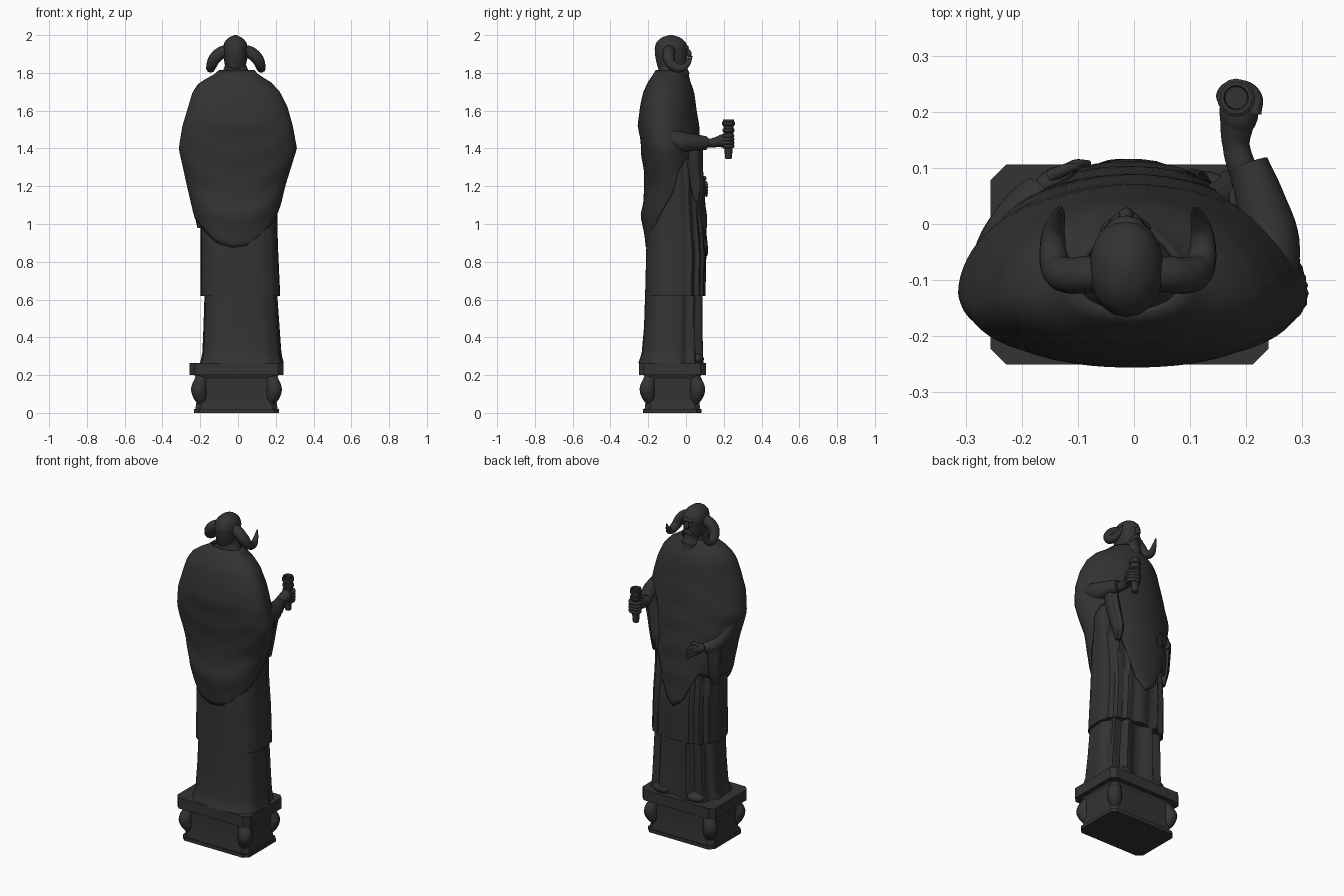
import bpy, bmesh, math

if "Cube" in bpy.data.objects:
    bpy.data.objects.remove(bpy.data.objects["Cube"])

stone = bpy.data.materials.new("dark_stone")
stone.diffuse_color = (0.033, 0.033, 0.033, 1)
stone.use_nodes = True
stone.node_tree.nodes["Principled BSDF"].inputs["Base Color"].default_value = stone.diffuse_color


def finish(ob, angle=40):
    ob.data.materials.clear()
    ob.data.materials.append(stone)
    bpy.ops.object.select_all(action='DESELECT')
    ob.select_set(True)
    bpy.context.view_layer.objects.active = ob
    bpy.ops.object.shade_smooth_by_angle(angle=math.radians(angle))
    return ob


def skin(name, rings, caps=True, angle=40):
    """Join equal-length rings of points into a surface."""
    bm = bmesh.new()
    vs = [[bm.verts.new(p) for p in r] for r in rings]
    n = len(vs[0])
    for a, b in zip(vs, vs[1:]):
        for i in range(n):
            j = (i + 1) % n
            bm.faces.new((a[i], a[j], b[j], b[i]))
    if caps:
        bm.faces.new(vs[0][::-1])
        bm.faces.new(vs[-1])
    bmesh.ops.recalc_face_normals(bm, faces=bm.faces)
    me = bpy.data.meshes.new(name)
    bm.to_mesh(me)
    bm.free()
    ob = bpy.data.objects.new(name, me)
    bpy.context.collection.objects.link(ob)
    return finish(ob, angle)


def lookup(table, t):
    """Linear interpolation in rows of (key, values...)."""
    if t <= table[0][0]:
        return table[0][1:]
    for a, b in zip(table, table[1:]):
        if t <= b[0]:
            f = (t - a[0]) / (b[0] - a[0])
            return [p + (q - p) * f for p, q in zip(a[1:], b[1:])]
    return table[-1][1:]


def section(th, x0, x1, y0, y1, power=1.0, mid=0.5, grow=0.0):
    """Point on a rounded outline filling the given bounds."""
    c, s = math.cos(th), math.sin(th)
    c2 = math.copysign(abs(c) ** power, c)
    s2 = math.copysign(abs(s) ** power, s)
    cy = y0 + mid * (y1 - y0)
    ry = (y1 - cy if s > 0 else cy - y0) + grow
    return (x0 + x1) / 2 + c2 * ((x1 - x0) / 2 + grow), cy + s2 * ry


def robe(name, table, n=72, steps=14, power=0.75, fold=0.0, count=11):
    z0, z1 = table[0][0], table[-1][0]
    rings = []
    for k in range(steps + 1):
        z = z0 + (z1 - z0) * k / steps
        ring = []
        for i in range(n):
            th = 2 * math.pi * i / n
            front = 0.08 + 0.92 * max(0, math.sin(th) + 0.3) / 1.3
            g = fold * front * (math.sin(count * th + 0.6 * math.sin(3 * z)) - 0.5)
            ring.append((*section(th, *lookup(table, z), power, 0.5, g), z))
        rings.append(ring)
    return skin(name, rings)


def tube(name, pts, radii, res=4):
    cu = bpy.data.curves.new(name, 'CURVE')
    cu.dimensions, cu.bevel_depth, cu.bevel_resolution = '3D', 1.0, res
    cu.resolution_u, cu.use_fill_caps = 6, True
    sp = cu.splines.new('BEZIER')
    sp.bezier_points.add(len(pts) - 1)
    for b, p, r in zip(sp.bezier_points, pts, radii):
        b.co, b.radius = p, r
        b.handle_left_type = b.handle_right_type = 'AUTO'
    ob = bpy.data.objects.new(name, cu)
    bpy.context.collection.objects.link(ob)
    bpy.ops.object.select_all(action='DESELECT')
    ob.select_set(True)
    bpy.context.view_layer.objects.active = ob
    bpy.ops.object.convert(target='MESH')
    return finish(bpy.context.object, 50)


def blob(name, loc, size, rot=(0, 0, 0)):
    bpy.ops.mesh.primitive_uv_sphere_add(segments=20, ring_count=12, radius=1, location=loc, rotation=rot)
    ob = bpy.context.object
    ob.name, ob.scale = name, size
    return finish(ob)


# pedestal: chamfered slabs stacked as one profile (z, x reach, y reach)
def octagon(z, rx, ry, c=0.028, cx=-0.008, cy=-0.072):
    q = [(rx, -ry + c), (rx, ry - c), (rx - c, ry), (-rx + c, ry),
         (-rx, ry - c), (-rx, -ry + c), (-rx + c, -ry), (rx - c, -ry)]
    return [(cx + x, cy + y, z) for x, y in q]


levels = [(0, .226, .155), (.02, .226, .155), (.02, .218, .147), (.045, .214, .144), (.06, .212, .142),
          (.18, .212, .142), (.2, .222, .152), (.2, .248, .178), (.265, .248, .178)]
skin("pedestal", [octagon(*l) for l in levels], angle=25)

# scroll brackets on the pedestal corners
for sx in (-1, 1):
    for sy in (-1, 1):
        prof = [(.0, .2, .03), (.008, .165, .036), (.018, .125, .042), (.01, .09, .038), (-.005, .05, .024)]
        tube("corner_scroll", [(-.008 + sx * (.182 + d), -.072 + sy * (.115 + d), z) for d, z, r in prof],
             [r for d, z, r in prof])

# layered robes
robe("under_skirt", [(.265, -.2, .24, -.252, .088), (.31, -.188, .228, -.235, .086),
                     (.45, -.182, .218, -.222, .084), (.66, -.175, .203, -.215, .085)], fold=.017, count=11, power=.7)
robe("middle_robe", [(.62, -.197, .223, -.216, .1), (.85, -.197, .212, -.212, .104), (1.0, -.197, .207, -.205, .09),
                     (1.2, -.19, .215, -.19, .07), (1.4, -.18, .215, -.18, .05)], fold=.009, count=17, power=.72)
for x in (-.1, .12):
    blob("shoe_toe", (x, .055, .285), (.06, .04, .03))

# cape with a hem that varies around the body
cape = [(.83, -.17, .15, -.2, .114), (.95, -.2, .185, -.225, .112), (1.05, -.235, .215, -.238, .108),
        (1.2, -.27, .25, -.218, .1), (1.4, -.314, .312, -.238, .082), (1.52, -.294, .29, -.254, .068),
        (1.62, -.264, .262, -.245, .055), (1.7, -.24, .222, -.225, .042), (1.75, -.205, .175, -.203, .026),
        (1.79, -.13, .11, -.175, .0), (1.815, -.1, .085, -.16, -.005)]
hem = [(0, 1.12), (20, 1.28), (40, 1.36), (52, 1.15), (68, .9), (85, .83), (102, .88), (122, 1.05), (150, 1.02),
       (180, 1.03), (200, 1.0), (235, .9), (265, .875), (295, .89), (330, .99), (360, 1.12)]
rings, n, steps = [], 80, 32
for k in range(steps + 1):
    ring = []
    for i in range(n):
        th = 2 * math.pi * i / n
        z0 = lookup(hem, math.degrees(th))[0]
        z = z0 + (1.815 - z0) * k / steps
        s = math.sin(th)
        drape = z + .16 * math.cos(th) ** 2 * (-1 if s < 0 else 1)
        g = .003 * abs(s) * math.sin(drape * 38) * max(0, min(1, (1.75 - z) * 3))
        high = max(0, min(1, (z - 1.05) / .3))
        power = .92 if s < 0 else .85 + .2 * high
        ring.append((*section(th, *lookup(cape, z), power, .42 - .06 * high, g), z))
    rings.append(ring)
ob = skin("cape", rings, caps=False)
m = ob.modifiers.new("thickness", 'SOLIDIFY')
m.thickness, m.offset = .01, -1

# neck, head and beard
robe("neck_collar", [(1.76, -.12, .1, -.165, .0), (1.8, -.085, .06, -.15, -.015), (1.86, -.06, .035, -.14, -.02)],
     n=20, steps=4, power=1)
robe("head", [(1.79, -.05, .025, -.13, -.015), (1.83, -.068, .04, -.15, .0), (1.88, -.076, .05, -.162, .005),
              (1.93, -.08, .053, -.166, .008), (1.96, -.073, .045, -.158, .0), (1.985, -.053, .025, -.135, -.025),
              (1.997, -.028, .0, -.105, -.055), (2.0, -.02, -.008, -.09, -.07)], n=20, steps=20, power=.95)
tube("nose", [(-.014, .003, 1.93), (-.014, .016, 1.9), (-.014, .008, 1.885)], [.008, .014, .01], 2)
tube("brow", [(-.058, -.025, 1.925), (-.014, .002, 1.935), (.03, -.025, 1.925)], [.01, .013, .01], 2)
tube("moustache", [(-.05, -.012, 1.835), (-.014, .01, 1.868), (.022, -.012, 1.835)], [.006, .014, .006], 2)
tube("beard", [(-.014, -.03, 1.86), (-.014, -.03, 1.79), (-.012, -.006, 1.74), (-.005, .026, 1.66)],
     [.035, .052, .034, .004], 3)

# ram horns curling out, down and forward
for s in (-1, 1):
    pts = [(.03, -.085, 1.92), (.075, -.09, 1.908), (.113, -.09, 1.875), (.13, -.07, 1.838),
           (.133, -.025, 1.825), (.125, .01, 1.85), (.12, .032, 1.89)]
    tube("horn", [(-.011 + s * x, y, z) for x, y, z in pts], [.03, .033, .032, .027, .022, .014, .003])

# right arm with torch
tube("right_sleeve", [(.23, -.11, 1.46), (.24, -.03, 1.435), (.225, .04, 1.432), (.203, .108, 1.428)],
     [.06, .055, .045, .036])
tube("right_forearm", [(.2, .08, 1.43), (.182, .14, 1.43), (.185, .19, 1.44)], [.026, .024, .032])
blob("right_hand", (.187, .2, 1.44), (.035, .045, .036))
for k in range(4):
    z = 1.412 + k * .018
    tube("right_finger", [(.216, .195, z), (.216, .23, z), (.185, .246, z), (.157, .232, z), (.16, .212, z)],
         [.011, .011, .011, .01, .008], 2)
torch = [(1.345, .016), (1.355, .019), (1.44, .023), (1.485, .026), (1.49, .032), (1.503, .032), (1.506, .026),
         (1.52, .028), (1.524, .034), (1.54, .034), (1.543, .029), (1.552, .029), (1.552, .022), (1.54, .02)]
skin("torch", [[(.182 + r * math.cos(i * math.pi / 8), .225 + r * math.sin(i * math.pi / 8), z)
               for i in range(16)] for z, r in torch])
robe("right_sleeve_drape", [(1.12, .15, .18, .045, .075), (1.2, .13, .195, .02, .095), (1.32, .14, .225, .0, .085),
                            (1.44, .17, .25, .0, .09)], n=32, steps=10, fold=.006, count=5, power=1)

# left arm resting across the waist
tube("left_sleeve", [(-.24, -.09, 1.36), (-.225, -.03, 1.27), (-.195, .025, 1.225), (-.165, .06, 1.215)],
     [.055, .05, .042, .034])
robe("left_sleeve_drape", [(.98, -.215, -.175, -.03, .03), (1.07, -.235, -.16, -.04, .055),
                           (1.23, -.245, -.15, -.04, .065)], n=32, steps=10, fold=.006, count=5, power=1)
blob("left_hand", (-.142, .078, 1.213), (.042, .022, .03), (0, .3, .5))
for k in range(4):
    z = 1.228 - k * .015
    tube("left_finger", [(-.135, .085, z), (-.105, .105, z - .012), (-.08, .108, z - .035)], [.011, .01, .006], 2)
tube("left_thumb", [(-.15, .085, 1.235), (-.12, .098, 1.245), (-.1, .103, 1.238)], [.012, .01, .006], 2)
